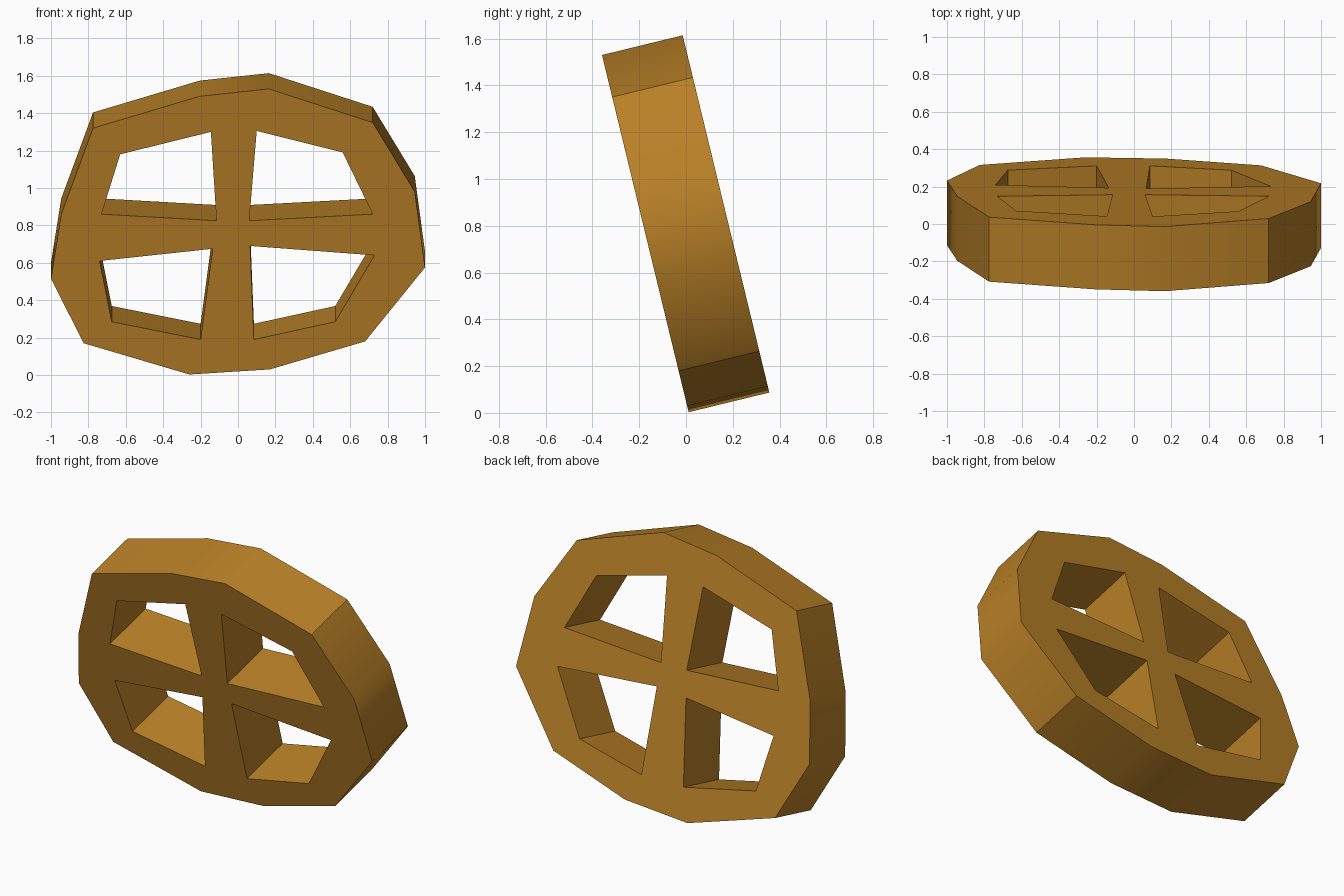
import bpy, bmesh
from mathutils import Vector

if "Cube" in bpy.data.objects:
    bpy.data.objects.remove(bpy.data.objects["Cube"])

# Outlines as (x, z) on the tilted front face
RIM = [(-0.26, 0.003), (0.17, 0.03), (0.68, 0.18), (1.0, 0.575), (0.945, 0.98), (0.72, 1.35),
       (0.165, 1.53), (-0.205, 1.49), (-0.775, 1.32), (-0.945, 0.86), (-1.0, 0.515), (-0.825, 0.17)]
HOLES = [
    [(-0.73, 0.86), (-0.115, 0.825), (-0.145, 1.30), (-0.63, 1.18)],
    [(0.06, 0.825), (0.72, 0.86), (0.56, 1.19), (0.10, 1.305)],
    [(0.065, 0.69), (0.73, 0.64), (0.52, 0.285), (0.085, 0.19)],
    [(-0.74, 0.61), (-0.135, 0.675), (-0.20, 0.19), (-0.675, 0.285)],
]
RIM_CORNERS = (2, 5, 8, 11)              # hard corners of the rim
DEPTH = Vector((0, 0.345, 0.084))        # wheel thickness, square to the face


def on_face(x, z):
    """Point on the leaning front face."""
    return Vector((x, 0.012 - z * 0.2426, z))


bm = bmesh.new()


def add_loop(points):
    verts = [bm.verts.new(on_face(*p)) for p in points]
    return [bm.edges.new((verts[i - 1], verts[i])) for i in range(len(verts))]


# Front face with four openings, then thickness
edges = [e for loop in [RIM] + HOLES for e in add_loop(loop)]
bmesh.ops.triangle_fill(bm, edges=edges, use_beauty=True, use_dissolve=False)
result = bmesh.ops.extrude_face_region(bm, geom=bm.faces[:], use_keep_orig=True)
back = [g for g in result["geom"] if isinstance(g, bmesh.types.BMVert)]
bmesh.ops.translate(bm, verts=back, vec=DEPTH)
bmesh.ops.recalc_face_normals(bm, faces=bm.faces[:])

# Rim shaded smooth between its four hard corners, everything else flat
soft = [RIM[i] for i in range(len(RIM)) if i not in RIM_CORNERS]
axis = DEPTH.normalized()
for e in bm.edges:
    a, b = sorted((v.co for v in e.verts), key=lambda c: c.y)
    across = abs((b - a).normalized().dot(axis)) > 0.99
    e.smooth = across and any((a - on_face(*p)).length < 0.001 for p in soft)
for f in bm.faces:
    f.smooth = abs(f.normal.dot(axis)) < 0.5 and any(e.smooth for e in f.edges)

mesh = bpy.data.meshes.new("wooden_wheel")
bm.to_mesh(mesh)
bm.free()

wood = bpy.data.materials.new("brown wood")
wood.diffuse_color = (0.48, 0.216, 0.02, 1)
wood.use_nodes = True
wood.node_tree.nodes["Principled BSDF"].inputs["Base Color"].default_value = wood.diffuse_color
mesh.materials.append(wood)
wheel = bpy.data.objects.new("wooden_wheel", mesh)
bpy.context.collection.objects.link(wheel)
